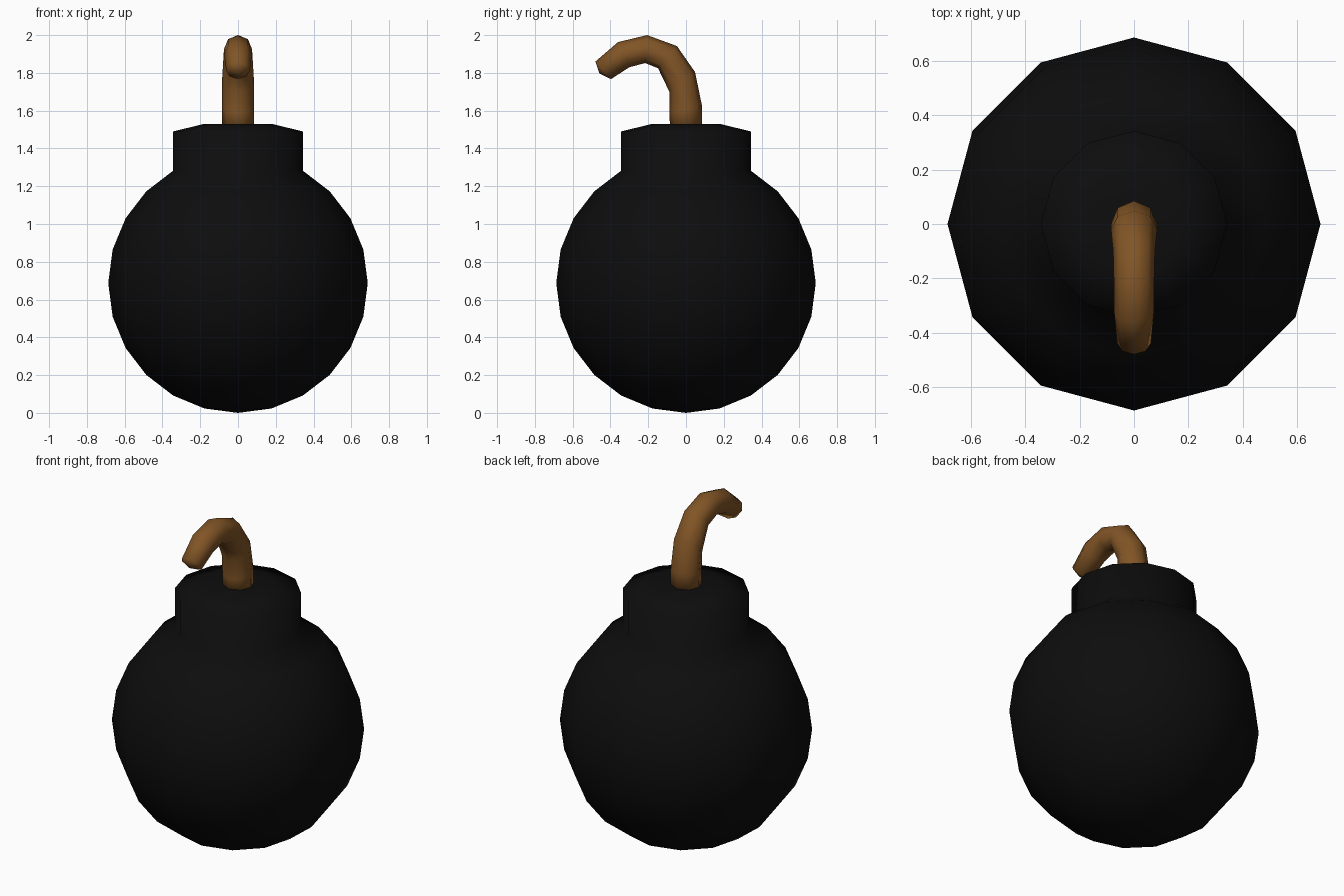
import bpy, bmesh, math
from mathutils import Vector

if "Cube" in bpy.data.objects:
    bpy.data.objects.remove(bpy.data.objects["Cube"])


def material(name, rgb):
    m = bpy.data.materials.new(name)
    m.diffuse_color = (*rgb, 1)
    m.use_nodes = True
    m.node_tree.nodes["Principled BSDF"].inputs["Base Color"].default_value = m.diffuse_color
    return m


def skin(name, rings, start, end, mat):
    """Skin a list of equal-sized vertex rings, closed by a point at each end."""
    bm = bmesh.new()
    loops = [[bm.verts.new(p) for p in ring] for ring in rings]
    n = len(loops[0])
    for a, b in zip(loops, loops[1:]):
        for i in range(n):
            j = (i + 1) % n
            bm.faces.new((a[i], a[j], b[j], b[i]))
    for loop, tip in ((loops[0], start), (loops[-1], end)):
        v = bm.verts.new(tip)
        for i in range(n):
            bm.faces.new((loop[i], loop[(i + 1) % n], v))
    bmesh.ops.recalc_face_normals(bm, faces=bm.faces)
    for f in bm.faces:
        f.smooth = True
    me = bpy.data.meshes.new(name)
    bm.to_mesh(me)
    bm.free()
    me.materials.append(mat)
    ob = bpy.data.objects.new(name, me)
    bpy.context.collection.objects.link(ob)
    return ob


black = material("black iron", (0.004, 0.004, 0.004))
brown = material("brown rope", (0.22, 0.09, 0.019))

# Round body with a short neck: 12-sided lathe, 15 degree profile steps
R = 0.687
profile = [(R * math.sin(math.radians(a)), R - R * math.cos(math.radians(a)))
           for a in range(15, 151, 15)]
profile += [(0.343, 1.49), (0.18, 1.53)]
rings = [[(r * math.cos(k * math.pi / 6), r * math.sin(k * math.pi / 6), z)
          for k in range(12)] for r, z in profile]
skin("body", rings, (0, 0, 0), (0, 0, 1.53), black)

# Curved fuse: each section is given by its outer and inner (y, z) edge
sections = [((0.085, 1.50), (-0.085, 1.50)),
            ((0.085, 1.624), (-0.087, 1.59)),
            ((0.048, 1.804), (-0.088, 1.70)),
            ((-0.048, 1.942), (-0.148, 1.825)),
            ((-0.206, 2.0), (-0.217, 1.852)),
            ((-0.36, 1.963), (-0.30, 1.83)),
            ((-0.48, 1.86), (-0.397, 1.767))]
fuse_rings = []
for outer, inner in sections:
    o, i = Vector((0, *outer)), Vector((0, *inner))
    c, arm = (o + i) / 2, (o - i) / 2
    side = Vector((min(arm.length, 0.085), 0, 0))
    fuse_rings.append([c + arm * math.cos(k * math.pi / 4) + side * math.sin(k * math.pi / 4)
                       for k in range(8)])
skin("fuse", fuse_rings, (0, 0, 1.50), (0, -0.458, 1.797), brown)
